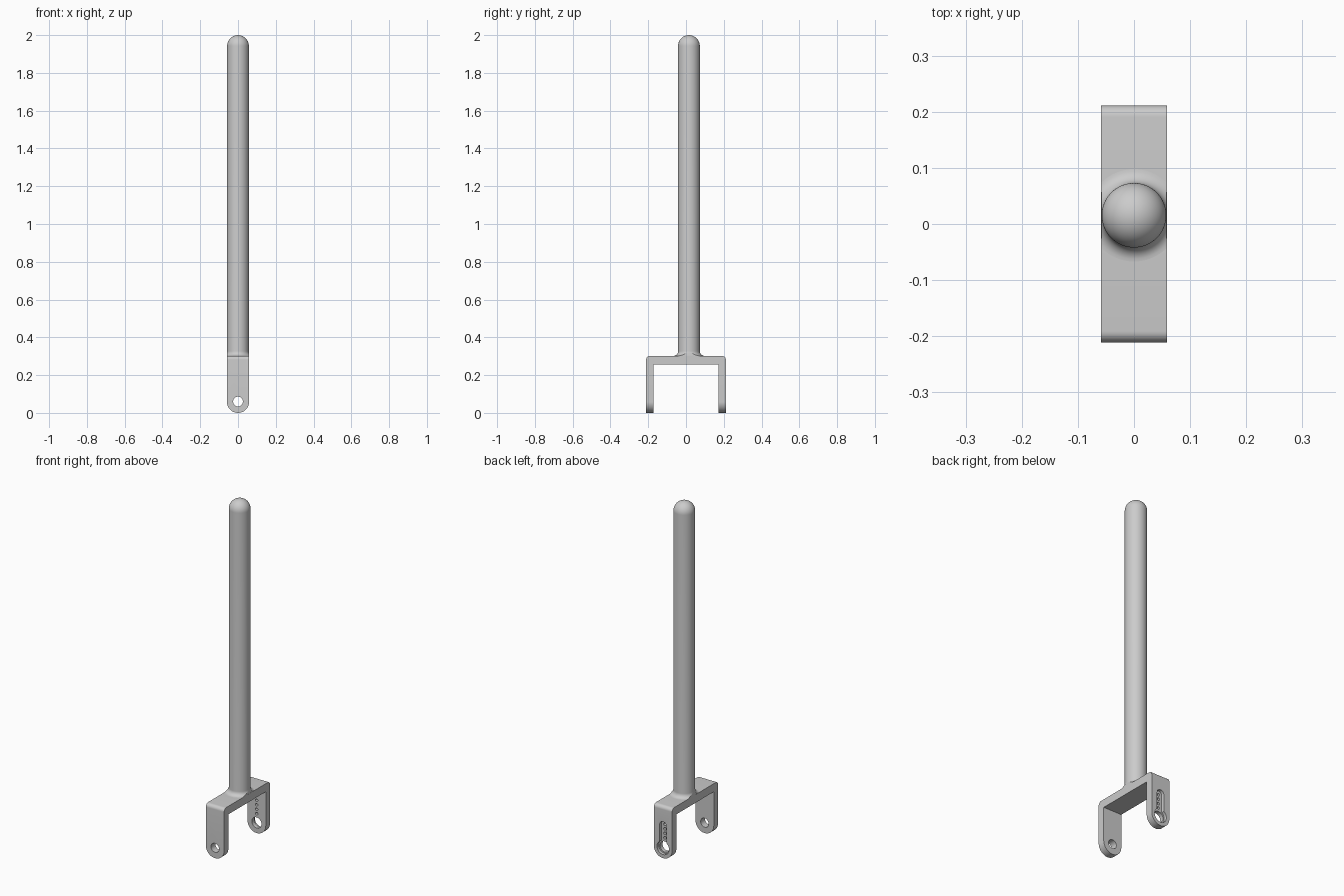
import bpy
import bmesh
from math import sin, cos, pi

cube = bpy.data.objects.get("Cube")
if cube:
    bpy.data.objects.remove(cube, do_unlink=True)

WIDTH = 0.0585      # half width of the fork
DEPTH = 0.211       # half depth of the fork
LEG = 0.04          # leg thickness
TOP, UNDER = 0.302, 0.255
ROD_R, ROD_Y = 0.0575, 0.0155
PIN_Z = 0.06

grey = bpy.data.materials.new("light grey")
grey.use_nodes = True
colour = (0.6, 0.6, 0.6, 1)
grey.diffuse_color = colour
grey.node_tree.nodes["Principled BSDF"].inputs["Base Color"].default_value = colour


def arc(cx, cy, r, a0, a1, n):
    """Points on an arc, angles in units of pi."""
    return [(cx + r * cos(pi * (a0 + (a1 - a0) * i / n)),
             cy + r * sin(pi * (a0 + (a1 - a0) * i / n))) for i in range(n + 1)]


def make(name, bm):
    bmesh.ops.recalc_face_normals(bm, faces=bm.faces)
    mesh = bpy.data.meshes.new(name)
    bm.to_mesh(mesh)
    bm.free()
    mesh.materials.append(grey)
    obj = bpy.data.objects.new(name, mesh)
    bpy.context.collection.objects.link(obj)
    return obj


def prism(name, points, axis, lo, hi):
    """Extrude a (y, z) profile along x, or an (x, z) profile along y."""
    bm = bmesh.new()
    place = (lambda p: (lo, *p)) if axis == "x" else (lambda p: (p[0], lo, p[1]))
    face = bm.faces.new([bm.verts.new(place(p)) for p in points])
    moved = bmesh.ops.extrude_face_region(bm, geom=[face])["geom"]
    step = (hi - lo, 0, 0) if axis == "x" else (0, hi - lo, 0)
    bmesh.ops.translate(bm, vec=step, verts=[v for v in moved if isinstance(v, bmesh.types.BMVert)])
    return make(name, bm)


def cut(obj, tool, operation="DIFFERENCE"):
    mod = obj.modifiers.new("cut", "BOOLEAN")
    mod.operation, mod.object, mod.solver = operation, tool, "EXACT"
    bpy.context.view_layer.objects.active = obj
    bpy.ops.object.modifier_apply(modifier=mod.name)
    bpy.data.objects.remove(tool, do_unlink=True)


def hole(obj, z, r, lo, hi, n=32):
    cut(obj, prism("cutter", arc(0, z, r, 0, 2, n)[:-1], "y", lo, hi))


def smooth(obj):
    bpy.ops.object.select_all(action="DESELECT")
    obj.select_set(True)
    bpy.context.view_layer.objects.active = obj
    bpy.ops.object.shade_smooth_by_angle(angle=0.5)


# Fork: U profile with softened outer corners, legs rounded at the tips
soft = 0.02
inner = DEPTH - LEG
profile = [(-DEPTH, 0), (-inner, 0), (-inner, UNDER), (inner, UNDER), (inner, 0), (DEPTH, 0)]
profile += arc(DEPTH - soft, TOP - soft, soft, 0, 0.5, 8)
profile += arc(soft - DEPTH, TOP - soft, soft, 0.5, 1, 8)
fork = prism("fork", profile, "x", -0.1, 0.1)
outline = arc(0, WIDTH, WIDTH, 1, 2, 32) + [(WIDTH, 0.4), (-WIDTH, 0.4)]
cut(fork, prism("cutter", outline, "y", -0.3, 0.3), "INTERSECT")

# Pin holes
hole(fork, PIN_Z, 0.026, -0.3, 0)
hole(fork, PIN_Z, 0.031, 0, 0.3)

# Recessed keyhole slot on the outside of the back leg
floor = DEPTH - 0.017
slot = arc(0, 0.19, 0.022, 0, 1, 16) + [(-0.022, PIN_Z), (0.022, PIN_Z)]
cut(fork, prism("cutter", slot, "y", floor, 0.3))
hole(fork, PIN_Z, 0.039, floor, 0.3)

# Row of small holes through the slot floor
for i in range(4):
    hole(fork, 0.112 + 0.026 * i, 0.008, 0.1, 0.3, 16)
smooth(fork)

# Rod: lathed shaft with a domed end and a filleted foot
fillet = 0.025
side = [(0, TOP - 0.01), (ROD_R + fillet, TOP - 0.01)]
side += arc(ROD_R + fillet, TOP + fillet, fillet, 1.5, 1, 8)
side += arc(0, 2 - ROD_R, ROD_R, 0, 0.5, 16)
side[-1] = (0, 2)
bm = bmesh.new()
verts = [bm.verts.new((r, ROD_Y, z)) for r, z in side]
edges = [bm.edges.new(pair) for pair in zip(verts, verts[1:])]
bmesh.ops.spin(bm, geom=verts + edges, cent=(0, ROD_Y, 0), axis=(0, 0, 1),
               angle=2 * pi, steps=64, use_duplicate=False)
bmesh.ops.remove_doubles(bm, verts=bm.verts, dist=0.0001)
rod = make("rod", bm)
# Trim the fillet flush with the fork sides
w = WIDTH - 0.0002
cut(rod, prism("cutter", [(-w, 0), (w, 0), (w, 3), (-w, 3)], "y", -1, 1), "INTERSECT")
smooth(rod)
